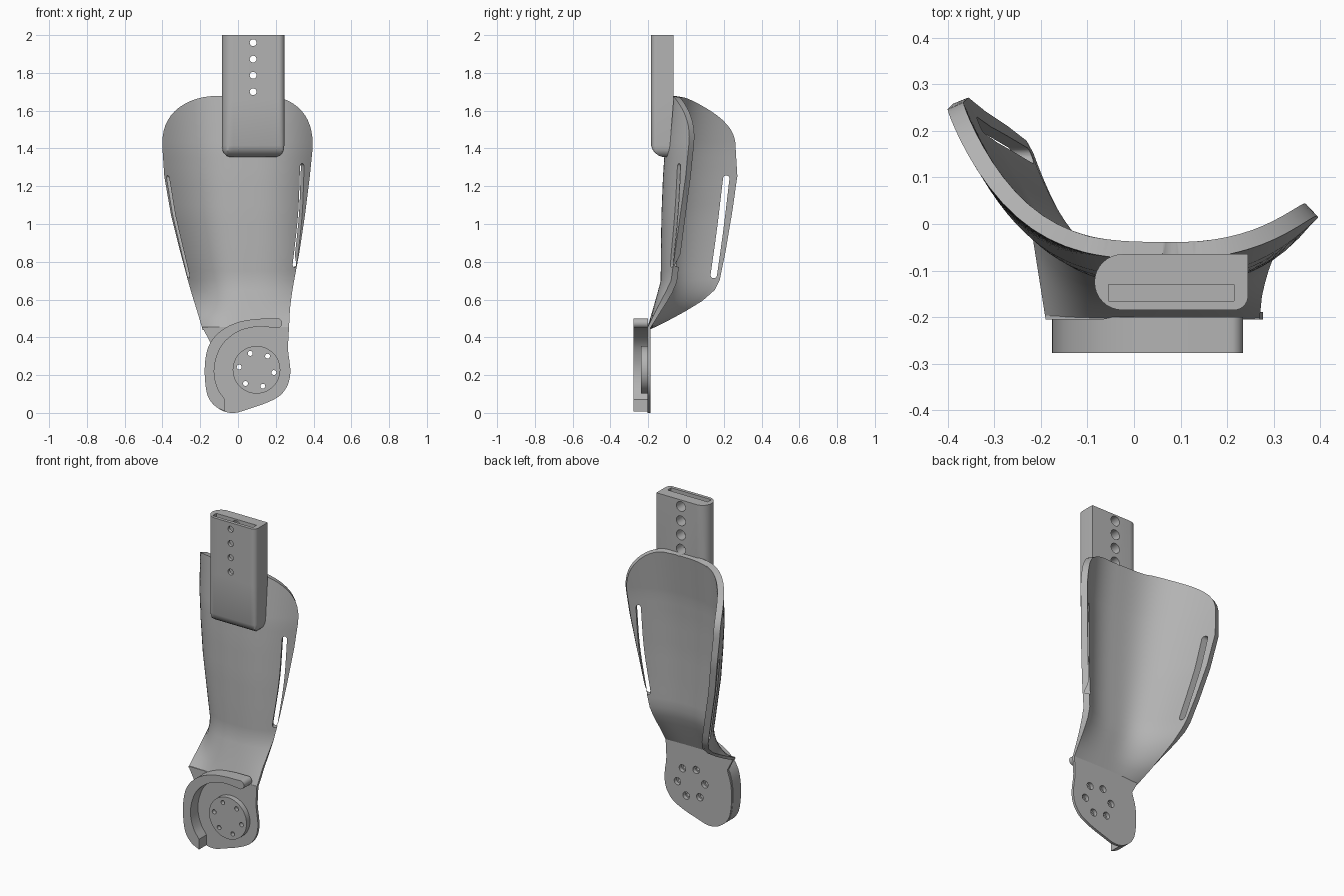
import bpy, bmesh, math
from mathutils import Vector

cube = bpy.data.objects.get("Cube")
if cube:
    bpy.data.objects.remove(cube)

grey = bpy.data.materials.new("plain grey")
grey.use_nodes = True
grey.diffuse_color = (0.45, 0.45, 0.45, 1)
grey.node_tree.nodes["Principled BSDF"].inputs["Base Color"].default_value = grey.diffuse_color


def make(name, verts, faces, recalc=True):
    mesh = bpy.data.meshes.new(name)
    mesh.from_pydata(verts, [], faces)
    if recalc:
        bm = bmesh.new()
        bm.from_mesh(mesh)
        bmesh.ops.recalc_face_normals(bm, faces=bm.faces)
        bm.to_mesh(mesh)
        bm.free()
    mesh.materials.append(grey)
    obj = bpy.data.objects.new(name, mesh)
    bpy.context.collection.objects.link(obj)
    return obj


def loft(name, rings):
    n = len(rings[0])
    verts = [v for ring in rings for v in ring]
    faces = [tuple(range(n)), tuple(range(len(verts) - n, len(verts)))]
    for r in range(len(rings) - 1):
        for i in range(n):
            j = (i + 1) % n
            faces.append((r * n + i, r * n + j, r * n + n + j, r * n + n + i))
    return make(name, verts, faces)


def front(a, b, d):
    return (a, d, b)


def side(a, b, d):
    return (d, a, b)


def skewed(a, b, d):
    return (a - 0.5 * (d + 0.05), d, b)


def prism(name, outline, d0, d1, place=front):
    return loft(name, [[place(a, b, d) for a, b in outline] for d in (d0, d1)])


def arc(cx, cy, r, a0, a1, n=10):
    angles = [math.radians(a0 + (a1 - a0) * i / n) for i in range(n + 1)]
    return [(cx + r * math.cos(a), cy + r * math.sin(a)) for a in angles]


def circle(cx, cy, r, n=32):
    return arc(cx, cy, r, 0, 360, n)[:-1]


def smooth_line(points, steps=6):
    """Catmull-Rom curve through the points."""
    p = [Vector(q) for q in points]
    p = [2 * p[0] - p[1]] + p + [2 * p[-1] - p[-2]]
    out = []
    for i in range(1, len(p) - 2):
        a, b, c, d = p[i - 1:i + 3]
        for k in range(steps):
            t = k / steps
            out.append((2 * b + (c - a) * t + (2 * a - 5 * b + 4 * c - d) * t * t
                        + (3 * b - a - 3 * c + d) * t ** 3) / 2)
    return [tuple(q) for q in out + [p[-2]]]


def slot_outline(path, width):
    """Round-ended band along a path."""
    pts = [Vector(q) for q in smooth_line(path)]
    left, right = [], []
    for i, q in enumerate(pts):
        d = (pts[min(i + 1, len(pts) - 1)] - pts[max(i - 1, 0)]).normalized()
        n = Vector((-d.y, d.x)) * width / 2
        left.append(tuple(q + n))
        right.append(tuple(q - n))

    def cap(i, d):
        a = math.degrees(math.atan2(d.y, d.x))
        return arc(pts[i].x, pts[i].y, width / 2, a - 90, a + 90, 8)[1:-1]
    end = cap(-1, pts[-1] - pts[-2])
    start = cap(0, pts[0] - pts[1])
    return right + end + left[::-1] + start


def apply(obj, mod):
    bpy.context.view_layer.objects.active = obj
    bpy.ops.object.modifier_apply(modifier=mod.name)


def cut(cutter, *targets):
    for obj in targets:
        mod = obj.modifiers.new("cut", 'BOOLEAN')
        mod.operation = 'DIFFERENCE'
        mod.solver = 'EXACT'
        mod.object = cutter
        apply(obj, mod)
    bpy.data.objects.remove(cutter)


# Curved shell: height, left edge, right edge, front depth, left rise, right rise
KEYS = [(.45, -.19, .27, -.205, 0, 0), (.55, -.22, .275, -.175, .16, .02),
        (.63, -.245, .285, -.152, .28, .04), (.7, -.265, .297, -.134, .3, .055),
        (.85, -.305, .325, -.133, .33, .075), (1.05, -.355, .355, -.13, .36, .1),
        (1.25, -.39, .38, -.122, .38, .12), (1.4, -.4, .395, -.112, .36, .125),
        (1.68, -.41, .4, -.075, .32, .12)]
MID, CORNER, TOP, COLS = .08, 1.4, 1.678, 44


def section(z):
    for lo, hi in zip(KEYS, KEYS[1:]):
        if z <= hi[0]:
            t = (z - lo[0]) / (hi[0] - lo[0])
            return [a + (b - a) * t for a, b in zip(lo[1:], hi[1:])]


heights = [.45 + .05 * i for i in range(19)]
heights += [CORNER + (TOP - CORNER) * math.sin(math.pi / 2 * i / 14) for i in range(15)]
verts = []
for z in heights:
    xl, xr, depth, rise_l, rise_r = section(z)
    s = min(1, max(0, (z - CORNER) / (TOP - CORNER)))
    shrink = 1 - math.sqrt(1 - s ** 2.5)
    a, b = xl + .3 * shrink, xr - .25 * shrink
    for c in range(COLS + 1):
        x = a + (b - a) * c / COLS
        if x < MID:
            y = depth + rise_l * ((MID - x) / (MID - xl)) ** 3.2
        else:
            y = depth + rise_r * ((x - MID) / (xr - MID)) ** 2.5
        verts.append((x, y, z))
w = COLS + 1
faces = [(r * w + c, r * w + c + 1, r * w + w + c + 1, r * w + w + c)
         for r in range(len(heights) - 1) for c in range(COLS)]
shell = make("curved_shell", verts, faces, recalc=False)
group = shell.vertex_groups.new(name="thickness")
for v in shell.data.vertices:
    group.add([v.index], min(1, .4 + (v.co.z - .45) * 3), 'REPLACE')
solid = shell.modifiers.new("thickness", 'SOLIDIFY')
solid.thickness = .037
solid.offset = -1
solid.vertex_group = group.name
apply(shell, solid)

# Strap slots in both wings
cut(prism("slot_cutter", slot_outline([(.213, 1.24), (.182, .98), (.147, .73)], .034),
          -.6, -.1, side), shell)
cut(prism("slot_cutter", slot_outline([(.346, 1.305), (.328, 1.05), (.288, .785)], .03),
          -.3, .2, skewed), shell)

# Upright socket with a rounded side and a rolled lower end
profile = [(.245, -.065)] + arc(-.025, -.125, .06, 90, 270, 16) + arc(.215, -.155, .03, 270, 360, 8)
rings = []
for z, inset, y_front, y_back in [(1.355, .04, -.125, -.1), (1.362, .022, -.145, -.098),
                                  (1.375, .01, -.162, -.095), (1.39, .003, -.175, -.09),
                                  (1.415, 0, -.185, -.085), (1.66, 0, -.185, -.065),
                                  (2, 0, -.185, -.065)]:
    k = 1 - inset / .165
    rings.append([(.08 + (x - .08) * k, max(y_front, min(y_back, y)), z) for x, y in profile])
socket = loft("upright_socket", rings)
cavity = [(-.055, -.165), (.215, -.165), (.215, -.13), (-.055, -.13)]
cut(loft("cavity_cutter", [[(x, y, z) for x, y in cavity] for z in (1.4, 2.1)]), socket)
for z in (1.96, 1.873, 1.787, 1.7):
    cut(prism("hole_cutter", circle(.08, z, .018), -.25, -.14), socket)
    cut(prism("hole_cutter", circle(.08, z, .03), -.14, .05), socket, shell)

# Lower mounting plate
edge = smooth_line([(-.145, .37), (-.17, .28), (-.172, .16), (-.15, .07), (-.09, .015), (-.02, 0),
                    (.06, .022), (.15, .053), (.22, .09), (.262, .145), (.277, .21),
                    (.273, .27), (.265, .34), (.27, .455)])
plate = prism("mounting_plate", [(-.19, .455)] + edge, -.205, -.189)

# Curved guard rail
outer = smooth_line([(.2, .5), (.1, .497), (0, .48), (-.09, .435), (-.15, .365), (-.173, .28),
                     (-.175, .18), (-.16, .09), (-.12, .035), (-.068, .008)])
inner = smooth_line([(-.068, .07), (-.105, .125), (-.125, .2), (-.118, .28), (-.08, .365),
                     (0, .43), (.1, .456), (.2, .45)])
tip = arc(.208, .475, .026, -80, 80, 8)
rail = prism("guard_rail", outer + inner + tip, -.277, -.2)

# Pivot disc with a ring of countersunk holes
disc = prism("pivot_disc", circle(.098, .228, .126, 48), -.238, -.2)
for i in range(6):
    a = math.radians(8 - 17 + 60 * i)
    x, z = .098 + .093 * math.cos(a), .228 + .093 * math.sin(a)
    cut(prism("hole_cutter", circle(x, z, .013, 20), -.3, -.1), plate, disc)
    cut(prism("hole_cutter", circle(x, z, .022, 20), -.212, -.1), plate, disc)

# Smooth curved sides, keep edges sharp
bpy.ops.object.select_all(action='DESELECT')
for obj in (shell, socket, plate, rail, disc):
    obj.select_set(True)
bpy.context.view_layer.objects.active = shell
bpy.ops.object.shade_smooth_by_angle(angle=math.radians(32))
